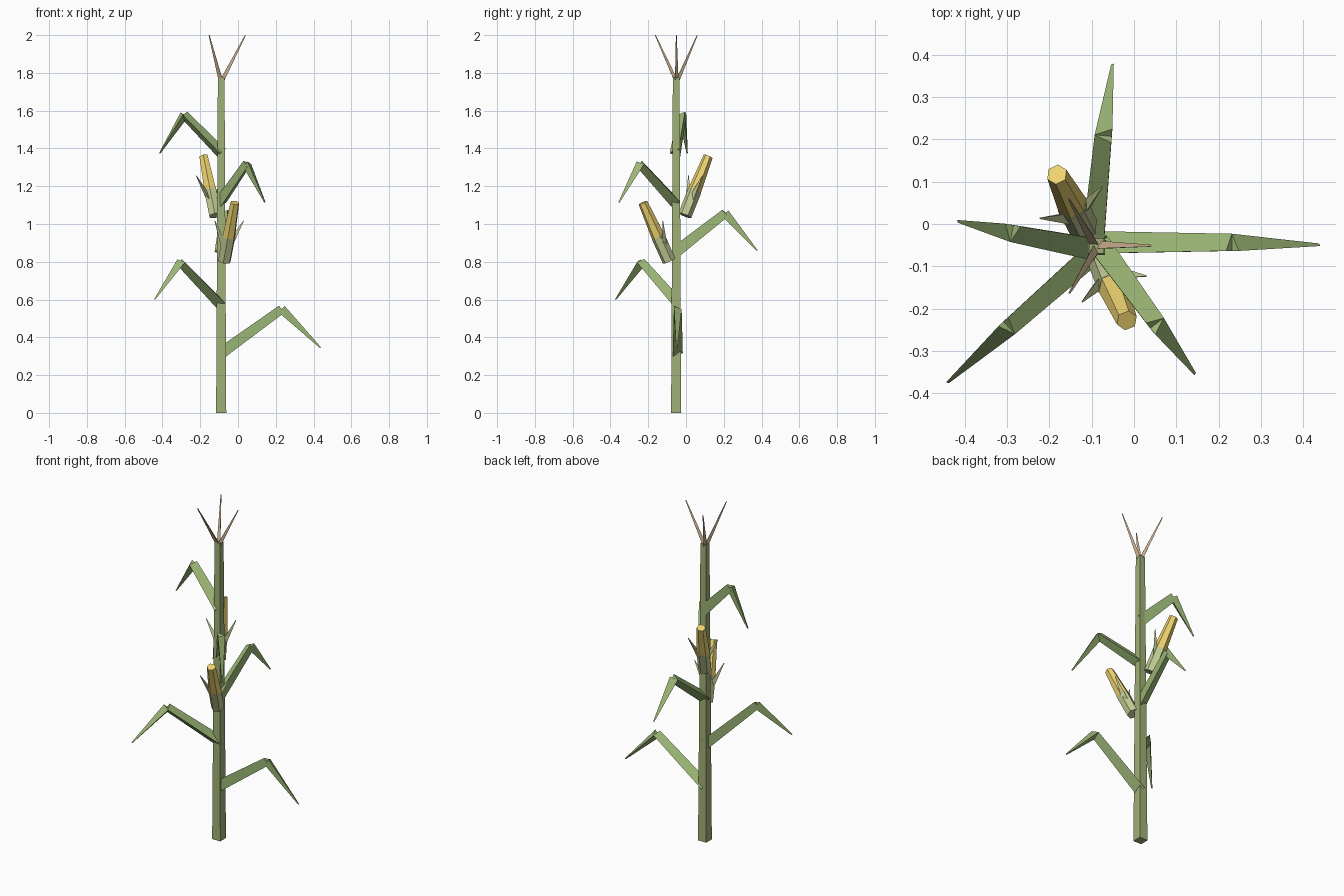
import bpy, bmesh, math
from mathutils import Vector

if "Cube" in bpy.data.objects:
    bpy.data.objects.remove(bpy.data.objects["Cube"])

STEM = Vector((-0.089, -0.052, 0))


def material(name, rgb):
    m = bpy.data.materials.new(name)
    m.diffuse_color = (*rgb, 1)
    m.use_nodes = True
    m.node_tree.nodes["Principled BSDF"].inputs["Base Color"].default_value = m.diffuse_color
    return m


STALK = material("stalk_green", (0.35, 0.43, 0.18))
LEAF = material("leaf_green", (0.33, 0.47, 0.18))
HUSK = material("husk_green", (0.54, 0.60, 0.30))
COB = material("cob_yellow", (0.85, 0.65, 0.16))
TASSEL = material("tassel_tan", (0.57, 0.42, 0.26))


def add_cone(bm, a, b, r1, r2, sides, turn=0.0):
    """Tapered prism from a to b; first corner points sideways (left of heading)."""
    a, b = Vector(a), Vector(b)
    d = (b - a).normalized()
    left = Vector((0, 0, 1)).cross(d)
    left = left.normalized() if left.length > 1e-4 else Vector((1, 0, 0))
    up = d.cross(left)
    rings = []
    for c, r in ((a, r1), (b, r2)):
        ring = []
        for i in range(sides):
            t = turn + 2 * math.pi * i / sides
            ring.append(bm.verts.new(c + r * (left * math.cos(t) + up * math.sin(t))))
        rings.append(ring)
    for i in range(sides):
        j = (i + 1) % sides
        bm.faces.new((rings[0][i], rings[0][j], rings[1][j], rings[1][i]))
    bm.faces.new(rings[0][::-1])
    bm.faces.new(rings[1])


def make(name, mat, cones):
    bm = bmesh.new()
    for c in cones:
        add_cone(bm, *c)
    bmesh.ops.recalc_face_normals(bm, faces=bm.faces)
    me = bpy.data.meshes.new(name)
    bm.to_mesh(me)
    bm.free()
    me.materials.append(mat)
    ob = bpy.data.objects.new(name, me)
    bpy.context.collection.objects.link(ob)
    return ob


def stem(z):
    return STEM + Vector((0, 0, z))


# Square tapered stalk
make("stalk", STALK, [(stem(0), stem(1.775), 0.038, 0.025, 4, math.pi / 4)])

# Bent leaves: height on stalk, elbow, tip
leaves = [
    (0.317, (0.231, -0.050, 0.549), (0.437, -0.050, 0.345)),
    (0.580, (-0.299, -0.240, 0.797), (-0.440, -0.373, 0.601)),
    (0.853, (-0.066, 0.208, 1.057), (-0.050, 0.376, 0.860)),
    (1.115, (0.049, -0.238, 1.317), (0.143, -0.354, 1.114)),
    (1.375, (-0.287, -0.016, 1.578), (-0.415, 0.007, 1.374)),
]
for n, (z, elbow, tip) in enumerate(leaves, 1):
    make(f"leaf_{n}", LEAF, [(stem(z), elbow, 0.035, 0.027, 3),
                             (elbow, tip, 0.027, 0.004, 3)])

# Ears: husk, cob and two husk leaves each
ears = [
    (Vector((-0.072, -0.090, 0.805)), Vector((-0.017, -0.228, 1.113))),
    (Vector((-0.120, -0.006, 1.045)), Vector((-0.182, 0.117, 1.358))),
]
for n, (a, b) in enumerate(ears, 1):
    d = b - a
    mid = a + d * 0.42
    make(f"husk_{n}", HUSK, [(a, mid, 0.036, 0.037, 6)])
    make(f"cob_{n}", COB, [(mid, b, 0.036, 0.025, 6)])
    side = Vector((0, 0, 1)).cross(d).normalized()
    root = a + d * 0.22
    tip = a + Vector((d.x * 0.46, d.y * 0.46, 0.212))
    make(f"husk_leaves_{n}", HUSK,
         [(root + side * s * 0.008, tip + side * s * 0.082, 0.021, 0.002, 3) for s in (1, -1)])

# Three tassel strands
strands = []
for k in range(3):
    t = 2 * math.pi * k / 3
    end = stem(1.999) + 0.128 * Vector((math.cos(t), math.sin(t), 0))
    strands.append((stem(1.75), end, 0.013, 0.003, 3))
make("tassel", TASSEL, strands)
